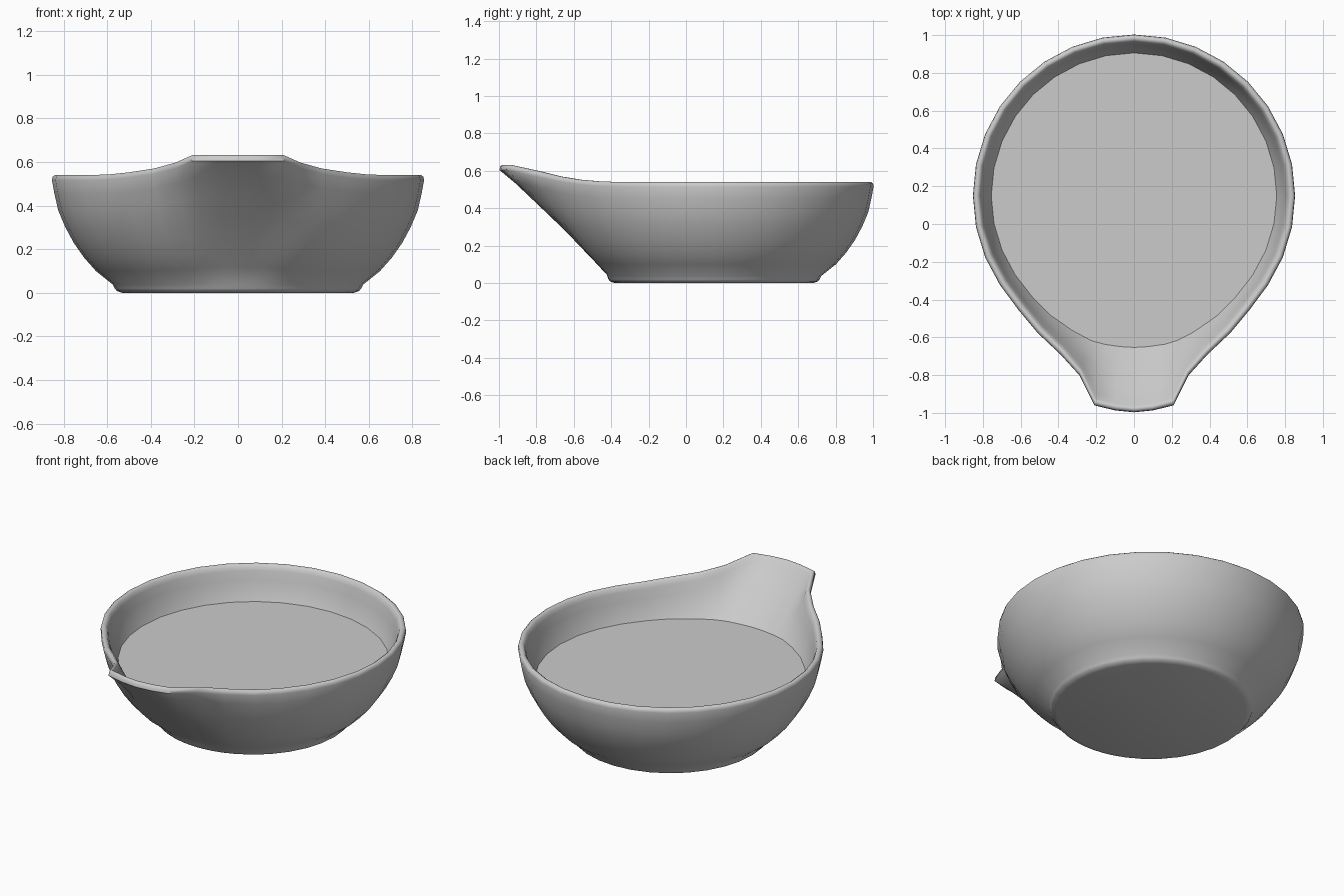
import bpy, bmesh, math

cube = bpy.data.objects.get("Cube")
if cube:
    bpy.data.objects.remove(cube, do_unlink=True)

CENTRE_Y, RADIUS, BASE, REACH = 0.15, 0.853, 0.565, 0.292
LIQUID_Z, RIM_Z = 0.34, 0.54


def material(name, colour):
    m = bpy.data.materials.new(name)
    m.use_nodes = True
    m.diffuse_color = colour
    m.node_tree.nodes["Principled BSDF"].inputs["Base Color"].default_value = colour
    return m


def add_object(name, bm, mat):
    bmesh.ops.recalc_face_normals(bm, faces=bm.faces)
    mesh = bpy.data.meshes.new(name)
    bm.to_mesh(mesh)
    bm.free()
    mesh.materials.append(mat)
    ob = bpy.data.objects.new(name, mesh)
    bpy.context.collection.objects.link(ob)
    return ob


# Rim outline of one half: spout tip and flare (x, y, z), then a round back
half = [(0, -0.997, 0.632), (0.1, -0.987, 0.632), (0.21, -0.96, 0.632),
        (0.29, -0.80, 0.597), (0.39, -0.69, 0.57), (0.51, -0.577, 0.552),
        (0.61, -0.457, 0.542)]
for i in range(5, 17):
    a = math.pi * i / 16
    half.append((RADIUS * math.sin(a), CENTRE_Y - RADIUS * math.cos(a), RIM_Z))
rim = half + [(-x, y, z) for x, y, z in half[-2:0:-1]]

# Wall section: height fraction, outward fraction (round wall, spout), inset
wall = [(0.07, 0.03, 0.015, 0), (0.185, 0.30, 0.13, 0), (0.30, 0.49, 0.25, 0),
        (0.426, 0.655, 0.38, 0), (0.56, 0.79, 0.53, 0), (0.70, 0.90, 0.69, 0),
        (0.84, 0.96, 0.85, 0), (0.955, 1, 1, 0), (0.985, 1, 1, 0.003),
        (1, 1, 1, 0.013), (1, 1, 1, 0.024), (0.985, 1, 1, 0.035),
        (0.94, 0.985, 0.965, 0.04), (0.84, 0.96, 0.85, 0.045),
        (0.70, 0.90, 0.69, 0.05), (0.56, 0.79, 0.53, 0.055),
        (0.426, 0.655, 0.38, 0.06), (0.185, 0.30, 0.13, 0.06)]


def column(x, y, z):
    """Direction from the centre plus the (radius, height) section there."""
    d = math.hypot(x, y - CENTRE_Y)
    spout = min(1, max(0, (d - RADIUS) / REACH))
    pts = [(BASE - 0.035, 0), (BASE - 0.01, 0.008), (BASE, 0.02)]
    for h, f_round, f_spout, inset in wall:
        f = f_round + (f_spout - f_round) * spout
        pts.append((BASE + f * (d - BASE) - inset, h * z))
    pts.append((BASE - 0.08, 0.05))
    return (x / d, (y - CENTRE_Y) / d), pts


def place(direction, r, z):
    return (direction[0] * r, CENTRE_Y + direction[1] * r, z)


columns = [column(*p) for p in rim]
ceramic = material("grey ceramic", (0.6, 0.6, 0.6, 1))

# Bowl: sections joined all round, closed by the base and the inner floor
bm = bmesh.new()
grid = [[bm.verts.new(place(d, r, z)) for r, z in pts] for d, pts in columns]
for i, here in enumerate(grid):
    there = grid[(i + 1) % len(grid)]
    for j in range(len(here) - 1):
        bm.faces.new((here[j], there[j], there[j + 1], here[j + 1]))
bm.faces.new([c[0] for c in grid])
bm.faces.new([c[-1] for c in grid])
bowl = add_object("bowl", bm, ceramic)
bpy.context.view_layer.objects.active = bowl
bowl.select_set(True)
bpy.ops.object.shade_smooth_by_angle(angle=math.radians(50))
bowl.select_set(False)

# Liquid: flat surface meeting the inner wall at its level
bm = bmesh.new()
edge = []
for d, pts in columns:
    inner = pts[12:]
    for (r0, z0), (r1, z1) in zip(inner, inner[1:]):
        if z0 >= LIQUID_Z > z1:
            r = r0 + (r1 - r0) * (z0 - LIQUID_Z) / (z0 - z1)
            edge.append(bm.verts.new(place(d, r + 0.005, LIQUID_Z)))
            break
surface = bm.faces.new(edge)
surface.normal_update()
if surface.normal.z < 0:
    surface.normal_flip()
mesh = bpy.data.meshes.new("liquid_surface")
bm.to_mesh(mesh)
bm.free()
mesh.materials.append(ceramic)
liquid = bpy.data.objects.new("liquid_surface", mesh)
bpy.context.collection.objects.link(liquid)
